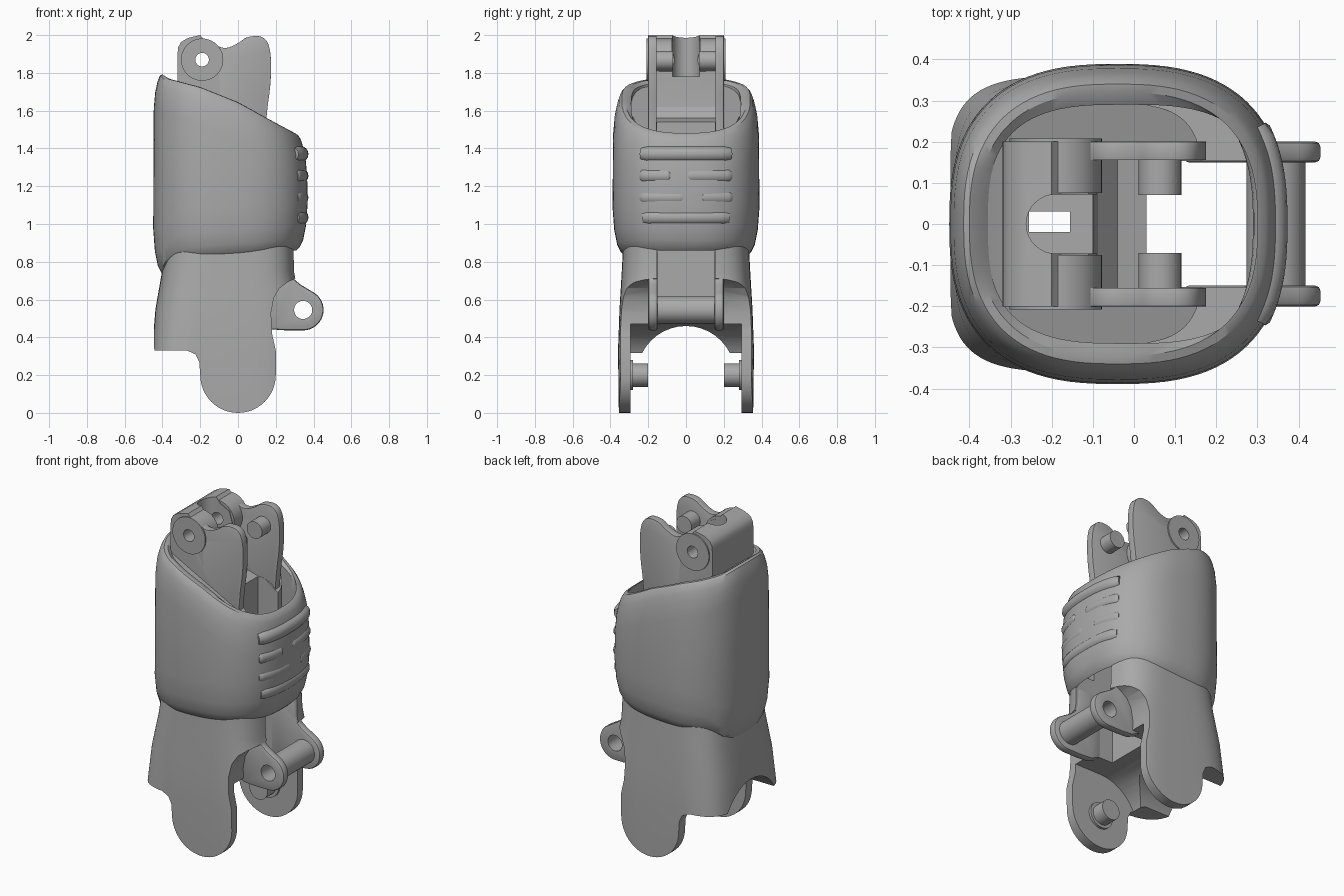
import bpy, bmesh, math
from mathutils import Vector

if "Cube" in bpy.data.objects:
    bpy.data.objects.remove(bpy.data.objects["Cube"])

grey = bpy.data.materials.new("plain grey")
grey.use_nodes = True
grey.diffuse_color = (0.4, 0.4, 0.4, 1)
grey.node_tree.nodes["Principled BSDF"].inputs["Base Color"].default_value = (0.4, 0.4, 0.4, 1)


def finish(name, bm):
    bmesh.ops.recalc_face_normals(bm, faces=bm.faces)
    mesh = bpy.data.meshes.new(name)
    bm.to_mesh(mesh)
    bm.free()
    mesh.materials.append(grey)
    ob = bpy.data.objects.new(name, mesh)
    bpy.context.collection.objects.link(ob)
    return ob


def select(ob):
    bpy.ops.object.select_all(action='DESELECT')
    ob.select_set(True)
    bpy.context.view_layer.objects.active = ob


def apply_all(ob):
    select(ob)
    for m in list(ob.modifiers):
        bpy.ops.object.modifier_apply(modifier=m.name)


def prism(name, pts, y0, y1):
    """Extrude an x-z outline along y."""
    bm = bmesh.new()
    f = bm.faces.new([bm.verts.new((x, y0, z)) for x, z in pts])
    ext = bmesh.ops.extrude_face_region(bm, geom=[f])["geom"]
    for v in ext:
        if isinstance(v, bmesh.types.BMVert):
            v.co.y = y1
    return finish(name, bm)


def arc(cx, cz, r, a0, a1, n=24):
    return [(cx + r * math.cos(math.radians(a0 + (a1 - a0) * i / n)),
             cz + r * math.sin(math.radians(a0 + (a1 - a0) * i / n))) for i in range(n + 1)]


def cyl(name, x, z, r, y0, y1):
    return prism(name, arc(x, z, r, 0, 360, 40)[:-1], y0, y1)


def box(name, x0, x1, y0, y1, z0, z1):
    return prism(name, [(x0, z0), (x1, z0), (x1, z1), (x0, z1)], y0, y1)


def soften(pts, times=2):
    """Round an outline by cutting its corners."""
    for _ in range(times):
        out = []
        for a, b in zip(pts, pts[1:] + pts[:1]):
            a, b = Vector(a), Vector(b)
            out += [tuple(a.lerp(b, 0.25)), tuple(a.lerp(b, 0.75))]
        pts = out
    return pts


def cut(ob, *cutters, op='DIFFERENCE', keep=False):
    for c in cutters:
        m = ob.modifiers.new("cut", 'BOOLEAN')
        m.operation, m.object, m.solver = op, c, 'EXACT'
    apply_all(ob)
    if not keep:
        for c in cutters:
            bpy.data.objects.remove(c)


def bevel(ob, width=0.012):
    m = ob.modifiers.new("bevel", 'BEVEL')
    m.width, m.segments, m.limit_method, m.angle_limit = width, 2, 'ANGLE', 0.7
    apply_all(ob)


def along(table, x):
    if x <= table[0][0]:
        return table[0][1]
    for (a, u), (b, v) in zip(table, table[1:]):
        if x <= b:
            return u + (v - u) * (x - a) / (b - a)
    return table[-1][1]


def ring(cx, a, b, n, zfun, count=96):
    """Squarish oval whose height follows x."""
    out = []
    for i in range(count):
        t = 2 * math.pi * i / count
        c, s = math.cos(t), math.sin(t)
        x = cx + a * math.copysign(abs(c) ** (2 / n), c)
        out.append((x, b * math.copysign(abs(s) ** (2 / n), s), zfun(x)))
    return out


def loft(name, rings, loop=False):
    bm = bmesh.new()
    rows = [[bm.verts.new(p) for p in r] for r in rings]
    pairs = list(zip(rows, rows[1:])) + ([(rows[-1], rows[0])] if loop else [])
    for r, q in pairs:
        for i in range(len(r)):
            j = (i + 1) % len(r)
            bm.faces.new((r[i], r[j], q[j], q[i]))
    if not loop:
        bm.faces.new(rows[0])
        bm.faces.new(rows[-1])
    return finish(name, bm)


# Sleeve with slanted top and a broad rounded rim
TOP = [(-0.42, 1.81), (-0.37, 1.77), (-0.2, 1.725), (0, 1.645), (0.2, 1.535), (0.35, 1.455)]
LOW = [(-0.395, 0.725), (-0.37, 0.77), (-0.33, 0.803), (-0.28, 0.817), (-0.1, 0.835), (0.3, 0.86)]
OVAL = 2.6


def outer(off, table, dz):
    return ring(-0.04, 0.41 - off, 0.39 - off, OVAL, lambda x: along(table, x) + dz)


def inner(table, dz):
    return ring(-0.02, 0.335, 0.29, 3, lambda x: along(table, x) + dz)


sleeve = loft("sleeve", [
    inner(LOW, 0.01), outer(0.06, LOW, 0), outer(0.045, LOW, 0.015), outer(0.025, LOW, 0.055),
    outer(0.01, LOW, 0.13), outer(0.001, LOW, 0.25), outer(0.004, TOP, -0.2), outer(0.012, TOP, -0.11),
    outer(0.024, TOP, -0.055), outer(0.036, TOP, -0.02), outer(0.05, TOP, -0.002),
    outer(0.07, TOP, 0), inner(TOP, -0.015), inner(TOP, -0.1)], loop=True)

# Broad, shallow grip ridges wrapped around the front of the sleeve
for k, (z, y0, y1) in enumerate([(1.37, -0.23, 0.23), (1.255, -0.23, -0.08), (1.255, 0.01, 0.23),
                                 (1.14, -0.23, -0.01), (1.14, 0.08, 0.23), (1.035, -0.22, 0.22)]):
    cu = bpy.data.curves.new("grip_ridge", 'CURVE')
    cu.dimensions, cu.bevel_depth, cu.bevel_resolution, cu.use_fill_caps = '3D', 0.042, 6, True
    sp = cu.splines.new('POLY')
    sp.points.add(16)
    for i, p in enumerate(sp.points):
        y = y0 + (y1 - y0) * i / 16
        x = -0.079 + 0.41 * (1 - abs(y / 0.39) ** OVAL) ** (1 / OVAL)
        p.co = (x, y, z, 1)
        p.radius = 0.85 if i in (0, 16) else 1
    ob = bpy.data.objects.new(f"grip_ridge_{k + 1}", cu)
    bpy.context.collection.objects.link(ob)
    cu.materials.append(grey)
    select(ob)
    bpy.ops.object.convert(target='MESH')

# Shared passages through the inside
channel = box("channel_cutter", 0.03, 0.7, -0.153, 0.153, 0.2, 1.9)
shaft = box("shaft_cutter", -0.255, -0.155, -0.02, 0.03, 0.1, 2.2)

# Core filling the sleeve, with a sloped floor
FLOOR = [(-0.37, 1.755), (-0.2, 1.69), (0.08, 1.56), (0.17, 1.47)]
core = loft("core", [ring(-0.1, 0.27, 0.293, 4, lambda x: 0.86),
                     ring(-0.1, 0.27, 0.293, 4, lambda x: along(FLOOR, x))])
cut(core, channel, shaft, keep=True)
core_recess = box("core_recess_cutter", -0.1, 0.2, -0.156, 0.156, 1.54, 2)
cut(core, core_recess)

# Lower body with two side lobes
body = loft("lower_body", [ring(cx, a, b, n, lambda x, z=z: z) for cx, a, b, n, z in [
    (-0.055, 0.4, 0.355, 4.4, -0.05), (-0.055, 0.4, 0.36, 4.4, 0.33), (-0.05, 0.387, 0.352, 4, 0.55),
    (-0.05, 0.352, 0.34, 3.6, 0.75), (-0.04, 0.34, 0.33, 3.4, 0.95)]])
outline = prism("outline_cutter", [(-0.6, 1.1), (-0.6, 0.33), (-0.27, 0.33), (-0.225, 0.31), (-0.205, 0.27)]
                + arc(0, 0.2, 0.2, 180, 360)
                + [(0.2, 0.33), (0.18, 0.42), (0.175, 0.53), (0.19, 0.61), (0.22, 0.66),
                   (0.26, 0.69), (0.31, 0.715), (0.5, 0.74), (0.5, 1.1)], -0.6, 0.6)
cut(body, outline, op='INTERSECT')
recess = prism("recess_cutter", arc(0, 0.2, 0.27, 90, 270) + [(0.5, -0.07), (0.5, 0.47)], -0.295, 0.295)
arch = cyl("arch_cutter", 0, 0.2, 0.26, 0, 0.7)
arch.rotation_euler.z = math.radians(90)
bpy.context.view_layer.update()
cut(body, recess, arch)
cut(body, channel, shaft, keep=True)

# Upper hinge block with a rounded slot
block = prism("hinge_block", [(-0.32, 1.5), (-0.32, 1.9), (-0.317, 1.935), (-0.302, 1.963), (-0.265, 1.985),
                              (-0.2, 2.0), (-0.17, 1.965), (-0.11, 1.935), (-0.09, 1.87), (-0.1, 1.78),
                              (-0.088, 1.62), (-0.04, 1.56), (0.03, 1.54), (0.03, 1.4), (-0.32, 1.4)], -0.2, 0.2)
slot = box("slot_cutter", -0.19, 0.2, -0.072, 0.072, 1.78, 2.2)
slot_end = prism("slot_end_cutter", arc(-0.19, 0, 0.072, 0, 360, 32)[:-1], 1.78, 2.2)
for v in slot_end.data.vertices:
    v.co = (v.co.x, -v.co.z, v.co.y)
eye = cyl("eye_cutter", -0.19, 1.87, 0.036, -0.5, 0.5)
cut(block, slot, slot_end)
cut(block, eye, shaft, keep=True)

# Paired side parts
pin_hole = cyl("pin_hole_cutter", 0.345, 0.545, 0.048, -0.5, 0.5)
for side, s in (("left", 1), ("right", -1)):
    ear = prism(f"{side}_ear", soften([(-0.2, 1.35), (-0.2, 1.8), (-0.19, 1.95), (-0.13, 1.955), (-0.07, 1.925),
                                       (0, 1.955), (0.05, 1.995), (0.14, 1.995), (0.175, 1.92), (0.175, 1.75),
                                       (0.15, 1.58), (0.14, 1.35)]), s * 0.155, s * 0.2)
    cut(ear, eye, keep=True)
    bevel(ear)
    disc = cyl(f"{side}_hinge_disc", -0.19, 1.87, 0.112, s * 0.075, s * 0.208)
    cut(disc, eye, keep=True)
    cyl(f"{side}_upper_peg", 0.063, 1.865, 0.052, s * 0.07, s * 0.16)
    cyl(f"{side}_lower_peg", 0, 0.2, 0.062, s * 0.2, s * 0.3)
    cyl(f"{side}_peg_collar", 0, 0.2, 0.08, s * 0.28, s * 0.3)
    lug = prism(f"{side}_front_lug", [(0.12, 0.86), (0.12, 0.47), (0.18, 0.442), (0.25, 0.437)]
                + arc(0.345, 0.545, 0.108, -90, 60)
                + [(0.33, 0.68), (0.3, 0.705), (0.285, 0.75), (0.28, 0.86)], s * 0.15, s * 0.2)
    bevel(lug)
    cut(lug, pin_hole, keep=True)

# Hollow cross pin between the front lugs
pin = cyl("cross_pin", 0.345, 0.545, 0.072, -0.155, 0.155)
cut(pin, pin_hole, keep=True)

for c in (channel, shaft, eye, pin_hole):
    bpy.data.objects.remove(c)

for ob in bpy.context.scene.objects:
    if ob.type == 'MESH' and grey.name in ob.data.materials:
        select(ob)
        bpy.ops.object.shade_smooth_by_angle(angle=math.radians(32))
